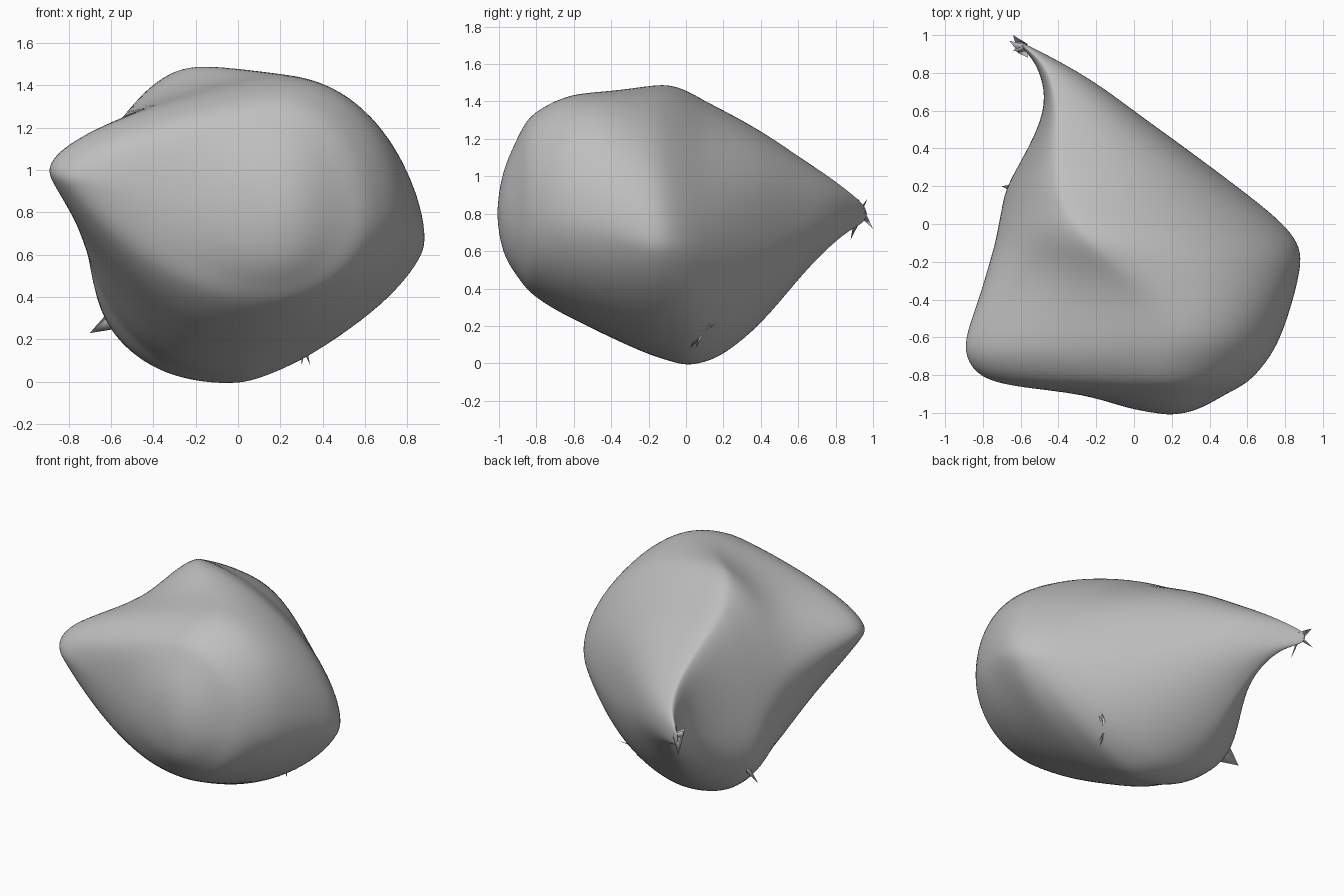
import bpy
import bmesh
from math import cos, sin, pi
from mathutils import Vector

if "Cube" in bpy.data.objects:
    bpy.data.objects.remove(bpy.data.objects["Cube"], do_unlink=True)

grey = bpy.data.materials.new("plain_grey")
grey.use_nodes = True
colour = (0.52, 0.52, 0.52, 1)
grey.diffuse_color = colour
grey.node_tree.nodes["Principled BSDF"].inputs["Base Color"].default_value = colour

STEPS = 7  # points in each quarter of a ring


def finish(name, bm):
    """Turn a bmesh into a smooth shaded grey object."""
    bmesh.ops.recalc_face_normals(bm, faces=bm.faces[:])
    mesh = bpy.data.meshes.new(name)
    bm.to_mesh(mesh)
    bm.free()
    mesh.materials.append(grey)
    for polygon in mesh.polygons:
        polygon.use_smooth = True
    obj = bpy.data.objects.new(name, mesh)
    bpy.context.collection.objects.link(obj)
    return obj


def quarter(start, end, bend, rising, taper=0):
    """Superellipse arc between two extreme points.

    A bend above 1 flattens it; taper lowers the bend along the arc.
    """
    points = []
    for i in range(STEPS):
        t = i / STEPS
        power = bend + taper * (.5 - t)
        c, s = cos(t * pi / 2) ** power, sin(t * pi / 2) ** power
        if rising:  # from a side point to the top or bottom point
            x = end[0] + (start[0] - end[0]) * c
            z = start[1] + (end[1] - start[1]) * s
        else:  # from the top or bottom point to a side point
            x = start[0] + (end[0] - start[0]) * s
            z = end[1] + (start[1] - end[1]) * c
        points.append((x, z))
    return points


body = bmesh.new()
rings = []


def section(y, right, top, left, bottom, bends=(1, 1, 1, 1), horn=0):
    """Add one upright ring, given its four extreme points as (x, z)."""
    outline = (quarter(right, top, bends[0], True)
               + quarter(top, left, bends[1], False, horn * .6)
               + quarter(left, bottom, bends[2], True, horn)
               + quarter(bottom, right, bends[3], False))
    rings.append([body.verts.new((x, y, z)) for x, z in outline])


# Rounded front
section(-1, right=(.28, .8), top=(.19, .92), left=(.1, .8), bottom=(.19, .69))
section(-.97, right=(.37, .8), top=(.18, 1.06), left=(-.06, .8), bottom=(.18, .56))
section(-.9, right=(.49, .8), top=(.18, 1.21), left=(-.26, .84), bottom=(.16, .46))
section(-.865, right=(.56, .8), top=(.18, 1.28), left=(-.62, .95), bottom=(.15, .41),
        bends=(1, 1.4, 1.4, 1), horn=.7)

# Side horn on the right
section(-.82, right=(.63, .8), top=(.18, 1.34), left=(-.83, .96), bottom=(.13, .36),
        bends=(1, 1.4, 1.4, 1), horn=.7)
section(-.7, right=(.73, .8), top=(.2, 1.41), left=(-.91, 1), bottom=(.08, .28),
        bends=(1, 1.35, 1.35, 1.1), horn=.7)
section(-.58, right=(.79, .78), top=(.22, 1.45), left=(-.9, .99), bottom=(.05, .22),
        bends=(1, 1.35, 1.3, 1.1), horn=.7)
section(-.4, right=(.85, .74), top=(.15, 1.46), left=(-.83, .95), bottom=(.02, .13),
        bends=(1, 1.25, 1.15, 1.2), horn=.5)

# Broad middle with its crest
section(-.2, right=(.9, .66), top=(-.1, 1.49), left=(-.77, .88), bottom=(0, .04),
        bends=(1.05, 1.3, 1, 1.35), horn=.3)
section(-.1, right=(.88, .65), top=(-.2, 1.5), left=(-.74, .84), bottom=(0, .01),
        bends=(1.15, 1.3, .95, 1.4))
section(0, right=(.8, .63), top=(-.28, 1.47), left=(-.72, .76), bottom=(-.02, -.02),
        bends=(1.17, 1.25, .85, 1.35))
section(.1, right=(.68, .62), top=(-.34, 1.41), left=(-.7, .64), bottom=(-.06, 0),
        bends=(1.12, 1.2, .85, 1.25))

# Flank narrowing into the tail
section(.2, right=(.55, .62), top=(-.39, 1.36), left=(-.68, .5), bottom=(-.12, .04),
        bends=(1.03, 1.2, .9, 1.15))
section(.4, right=(.28, .65), top=(-.4, 1.25), left=(-.56, .56), bottom=(-.25, .2),
        bends=(.88, 1.1, 1, 1))
section(.6, right=(0, .73), top=(-.4, 1.11), left=(-.47, .7), bottom=(-.33, .45),
        bends=(.88, 1, 1, 1))
section(.75, right=(-.2, .8), top=(-.42, 1.01), left=(-.48, .78), bottom=(-.39, .61))
section(.87, right=(-.41, .82), top=(-.48, .92), left=(-.53, .8), bottom=(-.48, .71))
section(.95, right=(-.57, .8), top=(-.59, .85), left=(-.61, .8), bottom=(-.59, .75))

# Skin the rings and close both ends
for near, far in zip(rings, rings[1:]):
    for i in range(len(near)):
        j = (i + 1) % len(near)
        body.faces.new((near[i], near[j], far[j], far[i]))
for ring, middle in ((rings[0], (.19, -1.01, .8)), (rings[-1], (-.61, .97, .8))):
    centre = body.verts.new(middle)
    for i in range(len(ring)):
        body.faces.new((ring[i], ring[(i + 1) % len(ring)], centre))
blob = finish("body", body)
subsurf = blob.modifiers.new("Smooth surface", 'SUBSURF')
subsurf.levels = subsurf.render_levels = 2


def pinch(name, centre, tips, width):
    """Thin pointed flaps that fan out from one spot."""
    bm = bmesh.new()
    centre = Vector(centre)
    for tip in map(Vector, tips):
        along = tip - centre
        side = along.orthogonal().normalized() * width
        lift = along.cross(side).normalized() * width * .3
        base = [bm.verts.new(centre + offset) for offset in (side, lift, -side, -lift)]
        point = bm.verts.new(tip)
        for i in range(len(base)):
            bm.faces.new((base[i - 1], base[i], point))
    return finish(name, bm)


# Ragged pinches at the tail end, the lower corner and the underside
pinch("tail_tip", (-.59, .93, .81),
      [(-.64, .92, .88), (-.66, .97, .88), (-.64, 1, .72), (-.56, .88, .66)], .035)
pinch("corner_spike", (-.58, .17, .3), [(-.7, .2, .23)], .07)
pinch("underside_tear", (.31, .09, .17),
      [(.4, .13, .22), (.41, .17, .22), (.34, .05, .08), (.3, .02, .08)], .02)
